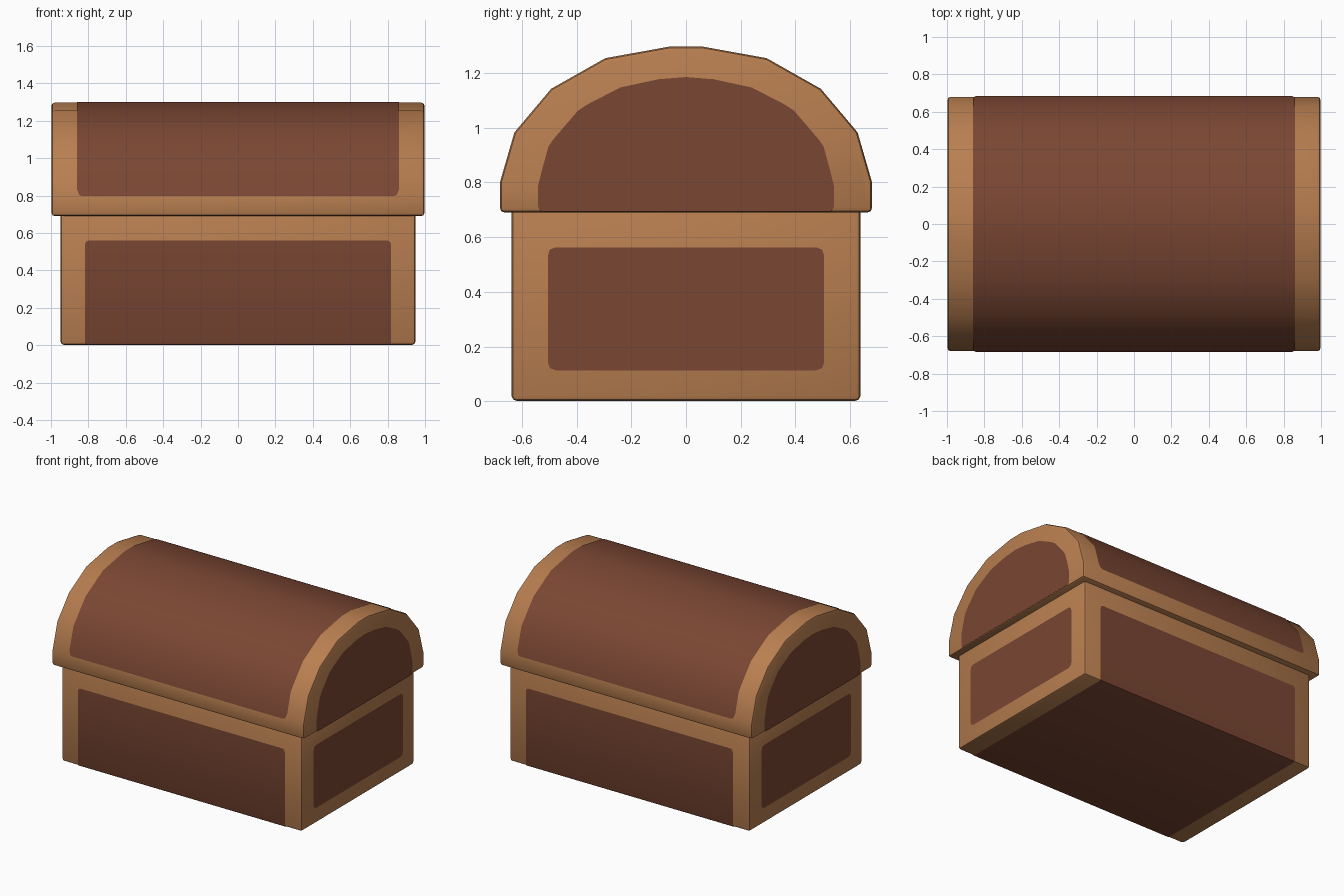
import bpy, bmesh, math

if "Cube" in bpy.data.objects:
    bpy.data.objects.remove(bpy.data.objects["Cube"])


def material(name, rgb):
    m = bpy.data.materials.new(name)
    m.diffuse_color = (*rgb, 1)
    m.use_nodes = True
    m.node_tree.nodes["Principled BSDF"].inputs["Base Color"].default_value = m.diffuse_color
    return m


TAN = material("light wood trim", (0.48, 0.21, 0.08))
BROWN = material("dark wood panel", (0.195, 0.062, 0.033))


def make(name, verts, faces, mat, bevel=0):
    me = bpy.data.meshes.new(name)
    me.from_pydata(verts, [], faces)
    me.materials.append(mat)
    ob = bpy.data.objects.new(name, me)
    bpy.context.collection.objects.link(ob)
    if bevel:
        bm = bmesh.new()
        bm.from_mesh(me)
        bmesh.ops.recalc_face_normals(bm, faces=bm.faces)
        edges = [e for e in bm.edges if e.calc_face_angle() > math.radians(40)]
        bmesh.ops.bevel(bm, geom=edges, offset=bevel, segments=2, profile=0.5,
                        affect='EDGES', clamp_overlap=True)
        bm.to_mesh(me)
        bm.free()
    bpy.ops.object.select_all(action='DESELECT')
    ob.select_set(True)
    bpy.context.view_layer.objects.active = ob
    bpy.ops.object.shade_smooth_by_angle(angle=math.radians(35))
    return ob


def prism(name, profile, half, mat, bevel):
    """Extrude a y-z profile along x."""
    n = len(profile)
    verts = [(x, y, z) for x in (-half, half) for y, z in profile]
    faces = [list(range(n)), list(range(n, 2 * n))]
    faces += [[i, (i + 1) % n, n + (i + 1) % n, n + i] for i in range(n)]
    return make(name, verts, faces, mat, bevel)


def band(name, rows, mat):
    """Thin sheet following rows of (y, z, half width)."""
    verts = [(s * w, y, z) for y, z, w in rows for s in (-1, 1)]
    faces = [[2 * i, 2 * i + 1, 2 * i + 3, 2 * i + 2] for i in range(len(rows) - 1)]
    return make(name, verts, faces, mat)


def end_panels(name, half_outline, x):
    """Flat panels on both ends; half_outline runs bottom to top at +y."""
    pts = half_outline + [(-y, z) for y, z in reversed(half_outline) if y > 0]
    for side, s in (("right", 1), ("left", -1)):
        make(f"{name}_{side}", [(s * x, s * y, z) for y, z in pts],
             [list(range(len(pts)))], BROWN)


# Chest body
body = [(-0.637, 0.002), (0.637, 0.002), (0.637, 0.71), (-0.637, 0.71)]
prism("chest_body", body, 0.948, TAN, 0.017)

# Body panel wrapping back, bottom and front
half = [(0.64, 0.56, 0.80), (0.64, 0.554, 0.812), (0.64, 0.54, 0.818),
        (0.64, 0.017, 0.818), (0.635, 0.005, 0.818), (0.622, 0.0, 0.818)]
band("body_wrap_panel", half + [(-y, z, w) for y, z, w in reversed(half)], BROWN)

# Body end panels with rounded corners
end_panels("body_end_panel",
           [(0.475, 0.113), (0.497, 0.121), (0.505, 0.143),
            (0.505, 0.533), (0.497, 0.555), (0.475, 0.563)], 0.951)

# Domed lid
arc = [(-0.68, 0.80), (-0.627, 0.983), (-0.493, 1.142), (-0.295, 1.254), (-0.057, 1.297)]
dome = arc + [(-y, z) for y, z in reversed(arc)]
prism("domed_lid", [(-0.68, 0.69)] + dome + [(0.68, 0.69)], 0.997, TAN, 0.017)

# Lid panel wrapping over the dome
t = 0.17
lower = [(-0.68, 0.798, 0.835), (-0.68, 0.802, 0.848),
         (-0.68 + 0.053 * t, 0.80 + 0.183 * t, 0.86)]
half = lower + [(y, z, 0.86) for y, z in arc[1:]]
rows = half + [(-y, z, w) for y, z, w in reversed(half)]
band("lid_wrap_panel", [(y * 1.005, 0.7 + (z - 0.7) * 1.005, w) for y, z, w in rows], BROWN)

# Lid end panels
end_panels("lid_end_panel",
           [(0.53, 0.693), (0.54, 0.71), (0.54, 0.79), (0.525, 0.85), (0.503, 0.93),
            (0.485, 0.957), (0.395, 1.062), (0.36, 1.085), (0.24, 1.147),
            (0.10, 1.177), (0.0, 1.185)], 1.0)
